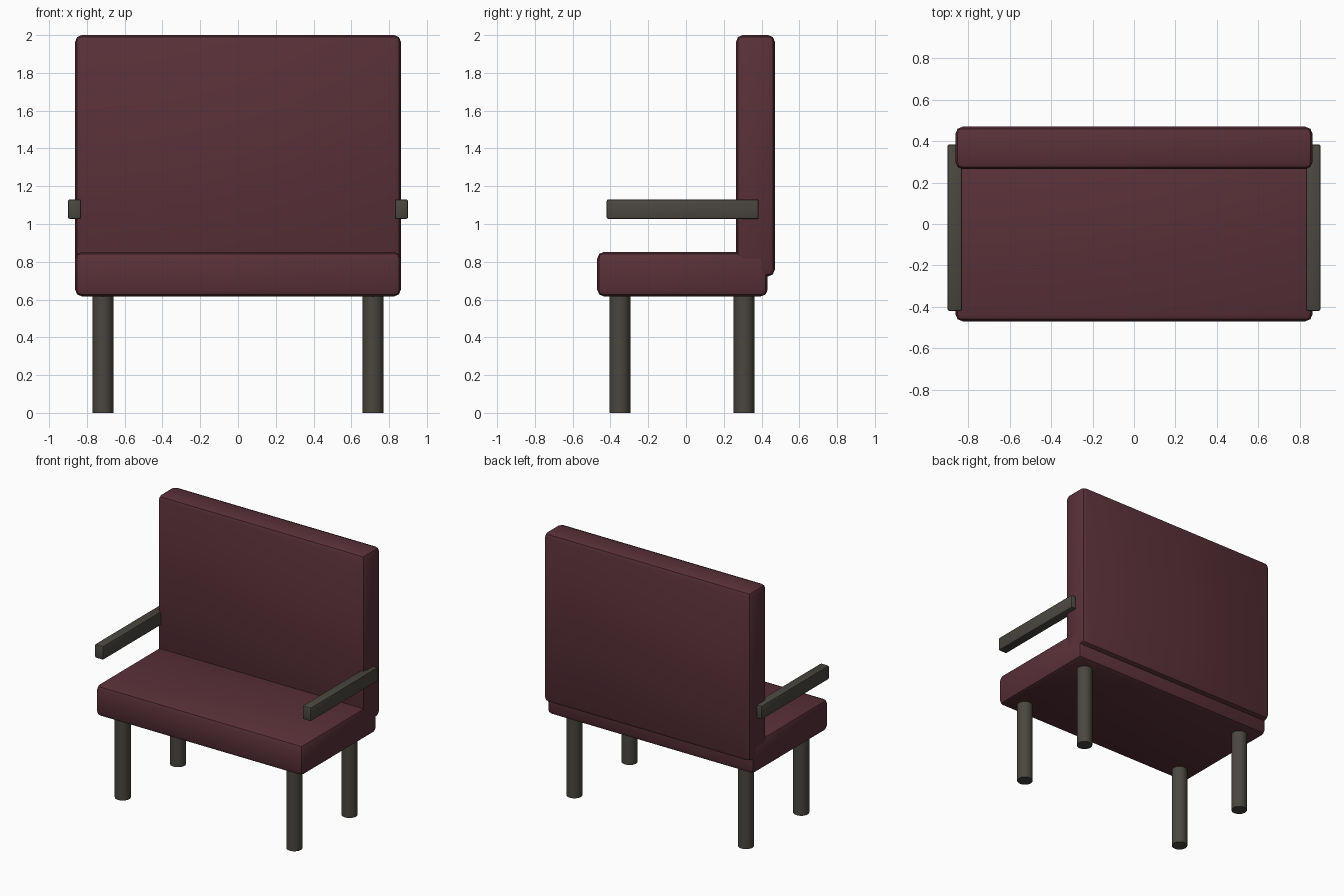
import bpy
import math

cube = bpy.data.objects.get("Cube")
if cube:
    bpy.data.objects.remove(cube, do_unlink=True)


def make_material(name, rgb):
    mat = bpy.data.materials.new(name)
    mat.use_nodes = True
    colour = (*rgb, 1.0)
    mat.diffuse_color = colour
    mat.node_tree.nodes["Principled BSDF"].inputs["Base Color"].default_value = colour
    return mat


maroon = make_material("maroon_upholstery", (0.1, 0.03, 0.04))
dark = make_material("dark_grey_brown", (0.07, 0.062, 0.05))


def finish(obj, name, mat, bevel=0.0, segments=2):
    """Name, colour, round the edges and shade one part."""
    obj.name = name
    obj.data.name = name
    obj.data.materials.append(mat)
    bpy.ops.object.transform_apply(location=False, rotation=False, scale=True)
    if bevel:
        mod = obj.modifiers.new("rounded_edges", "BEVEL")
        mod.width = bevel
        mod.segments = segments
        bpy.ops.object.modifier_apply(modifier=mod.name)
    bpy.ops.object.shade_smooth_by_angle(angle=math.radians(30))


def box(name, low, high, mat, bevel, segments=2):
    centre = [(a + b) / 2 for a, b in zip(low, high)]
    bpy.ops.mesh.primitive_cube_add(size=1, location=centre)
    obj = bpy.context.object
    obj.scale = [b - a for a, b in zip(low, high)]
    finish(obj, name, mat, bevel, segments)


def leg(name, x, y):
    height = 0.64
    bpy.ops.mesh.primitive_cylinder_add(
        vertices=32, radius=0.055, depth=height, location=(x, y, height / 2))
    finish(bpy.context.object, name, dark)


# Cushions
box("seat", (-0.862, -0.47, 0.617), (0.862, 0.432, 0.852), maroon, 0.035)
box("backrest", (-0.862, 0.265, 0.723), (0.862, 0.47, 2.0), maroon, 0.035)

# Armrests and legs on both sides
for side, sign in (("left", 1), ("right", -1)):
    inner, outer = sorted((sign * 0.83, sign * 0.9))
    box(side + "_armrest", (inner, -0.42, 1.027), (outer, 0.385, 1.13), dark, 0.009)
    leg("front_" + side + "_leg", sign * 0.715, -0.35)
    leg("back_" + side + "_leg", sign * 0.715, 0.307)
